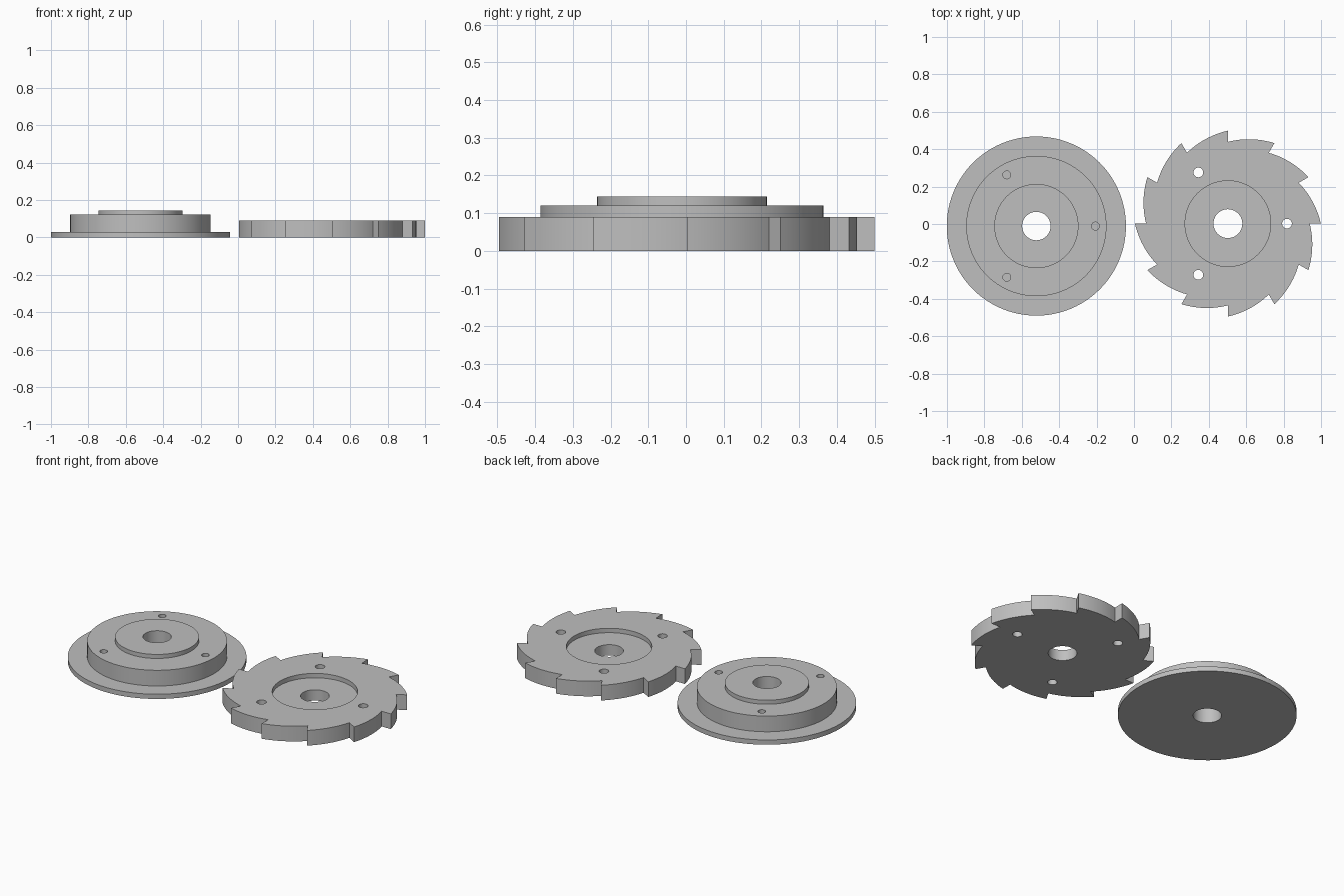
import bpy, bmesh, math

if "Cube" in bpy.data.objects:
    bpy.data.objects.remove(bpy.data.objects["Cube"])

TAU = 2 * math.pi
steel = bpy.data.materials.new("grey steel")
steel.diffuse_color = (0.52, 0.52, 0.52, 1)
steel.use_nodes = True
steel.node_tree.nodes["Principled BSDF"].inputs["Base Color"].default_value = steel.diffuse_color


def circle(r, n=96):
    return [(r * math.cos(TAU * i / n), r * math.sin(TAU * i / n)) for i in range(n)]


def prism(name, outline, z0, z1, cx, cy):
    """Extrude a closed outline from z0 to z1."""
    bm = bmesh.new()
    low = [bm.verts.new((x + cx, y + cy, z0)) for x, y in outline]
    high = [bm.verts.new((x + cx, y + cy, z1)) for x, y in outline]
    bm.faces.new(low[::-1])
    bm.faces.new(high)
    n = len(outline)
    for i in range(n):
        j = (i + 1) % n
        bm.faces.new((low[i], low[j], high[j], high[i]))
    return finish(name, bm)


def lathe(name, profile, cx, cy, n=96):
    """Revolve a closed (radius, z) profile around a vertical axis."""
    bm = bmesh.new()
    rings = [[bm.verts.new((cx + r * c, cy + r * s, z)) for c, s in circle(1, n)]
             for r, z in profile]
    for k, a in enumerate(rings):
        b = rings[(k + 1) % len(rings)]
        for i in range(n):
            j = (i + 1) % n
            bm.faces.new((a[i], a[j], b[j], b[i]))
    bmesh.ops.recalc_face_normals(bm, faces=bm.faces)
    return finish(name, bm)


def finish(name, bm):
    mesh = bpy.data.meshes.new(name)
    bm.to_mesh(mesh)
    bm.free()
    mesh.materials.append(steel)
    ob = bpy.data.objects.new(name, mesh)
    bpy.context.collection.objects.link(ob)
    return ob


def select(ob):
    bpy.ops.object.select_all(action='DESELECT')
    ob.select_set(True)
    bpy.context.view_layer.objects.active = ob


def cut(ob, cutter):
    cutter.hide_render = True
    mod = ob.modifiers.new("cut", 'BOOLEAN')
    mod.operation = 'DIFFERENCE'
    mod.solver = 'EXACT'
    mod.object = cutter
    select(ob)
    bpy.ops.object.modifier_apply(modifier=mod.name)
    bpy.data.objects.remove(cutter)


def cut_pin_holes(ob, cx, cy, r, z0, z1):
    for k in range(3):
        a = TAU * k / 3
        cut(ob, prism("hole_cutter", circle(r, 32), z0, z1,
                      cx + 0.316 * math.cos(a), cy + 0.316 * math.sin(a)))


def smooth(ob):
    select(ob)
    bpy.ops.object.shade_smooth_by_angle(angle=math.radians(25))


# Stepped hub: flange, body and locating boss around a through bore
HX, HY = -0.522, -0.011
hub = lathe("stepped_hub", [(0.076, 0), (0.479, 0), (0.479, 0.028), (0.375, 0.028),
                            (0.375, 0.121), (0.225, 0.121), (0.225, 0.145), (0.076, 0.145)],
            HX, HY)
cut_pin_holes(hub, HX, HY, 0.021, 0.028, 0.2)
smooth(hub)

# Ratchet wheel: twelve teeth, each rising from its root to the next tip
WX, WY = 0.502, 0.002
TEETH, STEPS, TIP, ROOT = 12, 12, 0.497, 0.437
outline = []
for t in range(TEETH):
    for s in range(STEPS + 1):
        f = s / STEPS
        a = TAU * (t + 1 - f) / TEETH
        r = ROOT + (TIP - ROOT) * f
        outline.append((r * math.cos(a), r * math.sin(a)))
    # reorder this tooth counter-clockwise
    outline[-(STEPS + 1):] = outline[-(STEPS + 1):][::-1]
wheel = prism("ratchet_wheel", outline, 0, 0.09, WX, WY)

# Recess for the boss, bore and pin holes
cut(wheel, prism("recess_cutter", circle(0.229), 0.064, 0.2, WX, WY))
cut(wheel, prism("bore_cutter", circle(0.077), -0.1, 0.2, WX, WY))
cut_pin_holes(wheel, WX, WY, 0.026, -0.1, 0.2)
smooth(wheel)
